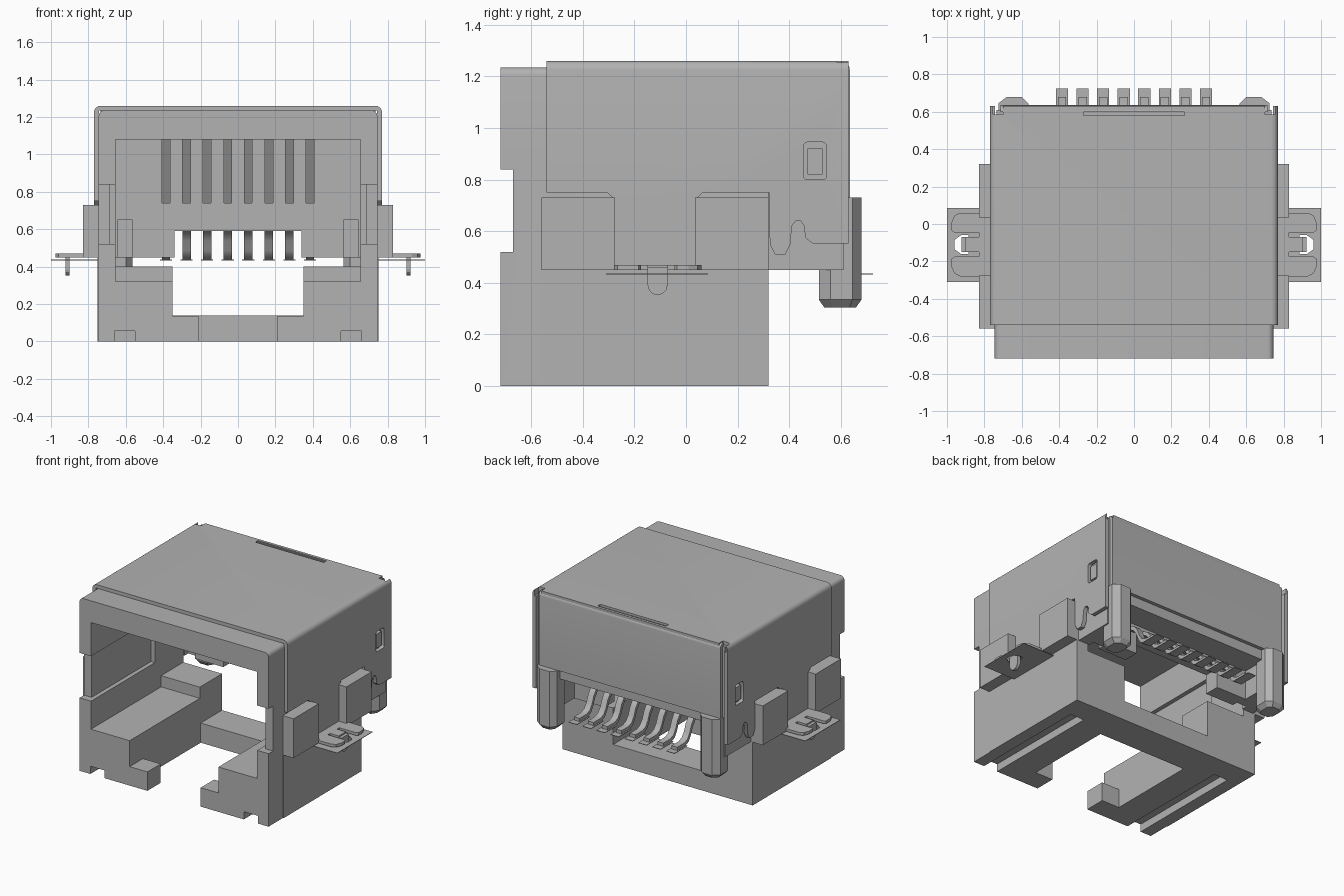
import bpy, bmesh, math
from mathutils import Vector

cube = bpy.data.objects.get("Cube")
if cube:
    bpy.data.objects.remove(cube, do_unlink=True)

grey = bpy.data.materials.new("plain_grey")
grey.use_nodes = True
grey.diffuse_color = (0.45, 0.45, 0.45, 1)
grey.node_tree.nodes["Principled BSDF"].inputs["Base Color"].default_value = (0.45, 0.45, 0.45, 1)


def prism(name, pts, axis, a, b):
    """Extrude a 2D outline along x (y,z), y (x,z) or z (x,y) from a to b."""
    place = {"x": lambda p, d: (d, p[0], p[1]),
             "y": lambda p, d: (p[0], d, p[1]),
             "z": lambda p, d: (p[0], p[1], d)}[axis]
    bm = bmesh.new()
    lo = [bm.verts.new(place(p, a)) for p in pts]
    hi = [bm.verts.new(place(p, b)) for p in pts]
    bm.faces.new(lo)
    bm.faces.new(hi)
    n = len(pts)
    for i in range(n):
        j = (i + 1) % n
        bm.faces.new((lo[i], lo[j], hi[j], hi[i]))
    bmesh.ops.recalc_face_normals(bm, faces=bm.faces)
    mesh = bpy.data.meshes.new(name)
    bm.to_mesh(mesh)
    bm.free()
    mesh.materials.append(grey)
    ob = bpy.data.objects.new(name, mesh)
    bpy.context.collection.objects.link(ob)
    return ob


def box(name, x, y, z):
    return prism(name, [(x[0], y[0]), (x[1], y[0]), (x[1], y[1]), (x[0], y[1])], "z", *z)


def sided(s, a, b):
    return tuple(sorted((s * a, s * b)))


def cut(ob, *cutters):
    for c in cutters:
        bpy.context.view_layer.objects.active = ob
        m = ob.modifiers.new("cut", "BOOLEAN")
        m.operation, m.solver, m.object = "DIFFERENCE", "EXACT", c
        bpy.ops.object.modifier_apply(modifier=m.name)
        bpy.data.objects.remove(c, do_unlink=True)


def smooth(ob):
    bpy.ops.object.select_all(action="DESELECT")
    ob.select_set(True)
    bpy.context.view_layer.objects.active = ob
    bpy.ops.object.shade_smooth_by_angle(angle=math.radians(35))


def arc(cx, cz, r, a0, a1, n=5):
    return [(cx + r * math.cos(math.radians(a0 + (a1 - a0) * i / n)),
             cz + r * math.sin(math.radians(a0 + (a1 - a0) * i / n))) for i in range(n + 1)]


def mirrored(half):
    """Complete an outline given from its +x half."""
    return half + [(-x, z) for x, z in reversed(half)]


# Housing: arch-shaped body with the socket opening
half = [(0.35, 0.0), (0.745, 0.0)] + arc(0.715, 1.205, 0.03, 0, 90)
inner = [(0.35, 0.32), (0.655, 0.32), (0.655, 1.08)]
outline = half + [(-x, z) for x, z in reversed(half)]
outline += [(-x, z) for x, z in inner] + list(reversed(inner))
housing = prism("housing", outline, "y", -0.72, 0.32)
for s in (-1, 1):
    cut(housing,
        box("c", sided(s, 0.64, 0.8), (-0.8, -0.67), (0.52, 0.84)),
        box("c", sided(s, 0.64, 0.685), (-0.8, 0.0), (0.52, 0.84)),
        box("c", sided(s, 0.55, 0.66), (-0.8, 0.15), (-0.1, 0.055)))
smooth(housing)

# Pieces joined to the housing
box("rear_cross_bar", (-0.35, 0.35), (0.08, 0.32), (0.0, 0.14))
for s, side in ((1, "left"), (-1, "right")):
    box("front_foot_" + side, sided(s, 0.21, 0.35), (-0.72, -0.57), (0.0, 0.135))
    box("raised_ledge_" + side, sided(s, 0.35, 0.66), (0.07, 0.32), (0.3, 0.40))
    box("lower_side_panel_" + side, sided(s, 0.74, 0.75), (-0.56, 0.32), (0.0, 0.45))
    box("front_side_tab_" + side, sided(s, 0.74, 0.83), (-0.56, -0.275), (0.45, 0.73))
    box("rear_side_tab_" + side, sided(s, 0.74, 0.83), (0.035, 0.32), (0.45, 0.73))

# Rear insert with contact slots and an open underside
contacts_x = [-0.385 + 0.11 * i for i in range(8)]
insert = box("rear_insert", (-0.735, 0.735), (0.32, 0.61), (0.45, 1.235))
cut(insert,
    box("c", (-0.58, 0.58), (0.43, 0.7), (0.4, 0.66)),
    box("c", (-0.34, 0.34), (0.2, 0.7), (0.4, 0.59)))
for s in (-1, 1):
    cut(insert, box("c", sided(s, 0.565, 0.645), (0.2, 0.36), (0.4, 0.65)))
for x in contacts_x:
    cut(insert, prism("c", [(0.30, 1.08), (0.30, 0.74), (0.52, 0.74), (0.34, 1.08)],
                      "x", x - 0.021, x + 0.021))

# Contact leads and their flat pads
top_line = [(0.68, 0.46), (0.60, 0.46), (0.565, 0.475), (0.54, 0.51), (0.52, 0.56),
            (0.49, 0.60), (0.45, 0.62), (0.34, 0.63)]
lead_outline = top_line + [(y - 0.012, z - 0.024) for y, z in reversed(top_line)]
lead_outline[8] = (0.34, 0.605)
lead_outline[-1] = (0.68, 0.436)
for i, x in enumerate(contacts_x):
    smooth(prism(f"contact_lead_{i + 1}", lead_outline, "x", x - 0.0225, x + 0.0225))
    box(f"contact_pad_{i + 1}", (x - 0.0325, x + 0.0325), (0.58, 0.725), (0.433, 0.437))

# Metal shield: rounded cover with a shaped lower edge
outer = [(0.77, 0.45)] + arc(0.735, 1.225, 0.035, 0, 90)
liner = [(0.742, 0.45), (0.742, 1.235)]
shield = prism("shield_cover", outer + [(-x, z) for x, z in reversed(outer)]
               + [(-x, z) for x, z in liner] + list(reversed(liner)), "y", -0.54, 0.63)
edge = [(-0.7, 0.2), (-0.7, 0.75), (-0.305, 0.75), (-0.28, 0.725), (-0.28, 0.46),
        (0.04, 0.46), (0.04, 0.725), (0.065, 0.75), (0.322, 0.75), (0.325, 0.55),
        (0.345, 0.51), (0.385, 0.51), (0.405, 0.55), (0.41, 0.62), (0.425, 0.64),
        (0.445, 0.64), (0.458, 0.62), (0.462, 0.575), (0.49, 0.553), (0.8, 0.553), (0.8, 0.2)]
cut(shield, prism("c", edge, "x", -1, 1))
window = (arc(0.53, 0.93, 0.015, 0, 90, 3) + arc(0.47, 0.93, 0.015, 90, 180, 3)
          + arc(0.47, 0.815, 0.015, 180, 270, 3) + arc(0.53, 0.815, 0.015, 270, 360, 3))
cut(shield, prism("c", window, "x", -1, 1),
    box("c", (-0.27, 0.27), (0.58, 0.61), (1.245, 1.3)))
for s in (-1, 1):
    cut(shield, box("c", sided(s, 0.70, 0.755), (0.585, 0.7), (1.21, 1.3)))
smooth(shield)

# Shield back panel with a rolled top edge
back = [(0.605, 0.73), (0.635, 0.73)] + arc(0.605, 1.225, 0.03, 0, 90) + [(0.60, 1.255)]
smooth(prism("shield_back", back, "x", -0.715, 0.715))

# Latches, locating posts, solder feet
for s, side in ((1, "left"), (-1, "right")):
    box("latch_bump_" + side, sided(s, 0.72, 0.762), (0.47, 0.53), (0.82, 0.92))

    # Eight-sided post with tapered tip
    ring = [(s * 0.60, 0.68), (s * 0.68, 0.68), (s * 0.725, 0.645), (s * 0.725, 0.56),
            (s * 0.69, 0.515), (s * 0.60, 0.515), (s * 0.565, 0.56), (s * 0.565, 0.645)]
    post = prism("locating_post_" + side, ring, "z", 0.335, 0.73)
    bm = bmesh.new()
    bm.from_mesh(post.data)
    bm.faces.ensure_lookup_table()
    base = min(bm.faces, key=lambda f: f.calc_center_median().z)
    tip = bmesh.ops.extrude_discrete_faces(bm, faces=[base])["faces"][0]
    c = Vector((s * 0.645, 0.598, 0.305))
    for v in tip.verts:
        v.co = Vector((c.x + (v.co.x - c.x) * 0.65, c.y + (v.co.y - c.y) * 0.75, c.z))
    bm.to_mesh(post.data)
    bm.free()

    # Solder foot: forked plate with slits and a bent pin
    yc = -0.11
    upper = [(0.75, 0.17), (0.93, 0.17), (0.96, 0.155), (0.975, 0.12), (0.975, 0.075),
             (0.96, 0.065), (0.83, 0.065), (0.83, 0.04), (0.90, 0.04)]
    foot = upper + [(x, -y) for x, y in reversed(upper)]
    prism("solder_foot_" + side, [(s * x, yc + y) for x, y in foot], "z", 0.45, 0.47)
    pin = [(yc - 0.04, 0.46), (yc - 0.04, 0.385)] + arc(yc, 0.39, 0.038, 180, 360, 6) \
        + [(yc + 0.04, 0.385), (yc + 0.04, 0.46)]
    prism("foot_pin_" + side, pin, "x", s * 0.90, s * 0.922)

    # Flat pad below the foot, with a hole for the pin
    pad = box("foot_pad_" + side, sided(s, 0.75, 1.0), (-0.31, 0.085), (0.433, 0.437))
    hole = [(0.885, 0.05), (0.925, 0.05), (0.96, 0.025), (0.96, -0.025), (0.925, -0.05), (0.885, -0.05)]
    cut(pad, prism("c", [(s * x, yc + y) for x, y in hole], "z", 0.4, 0.5))
